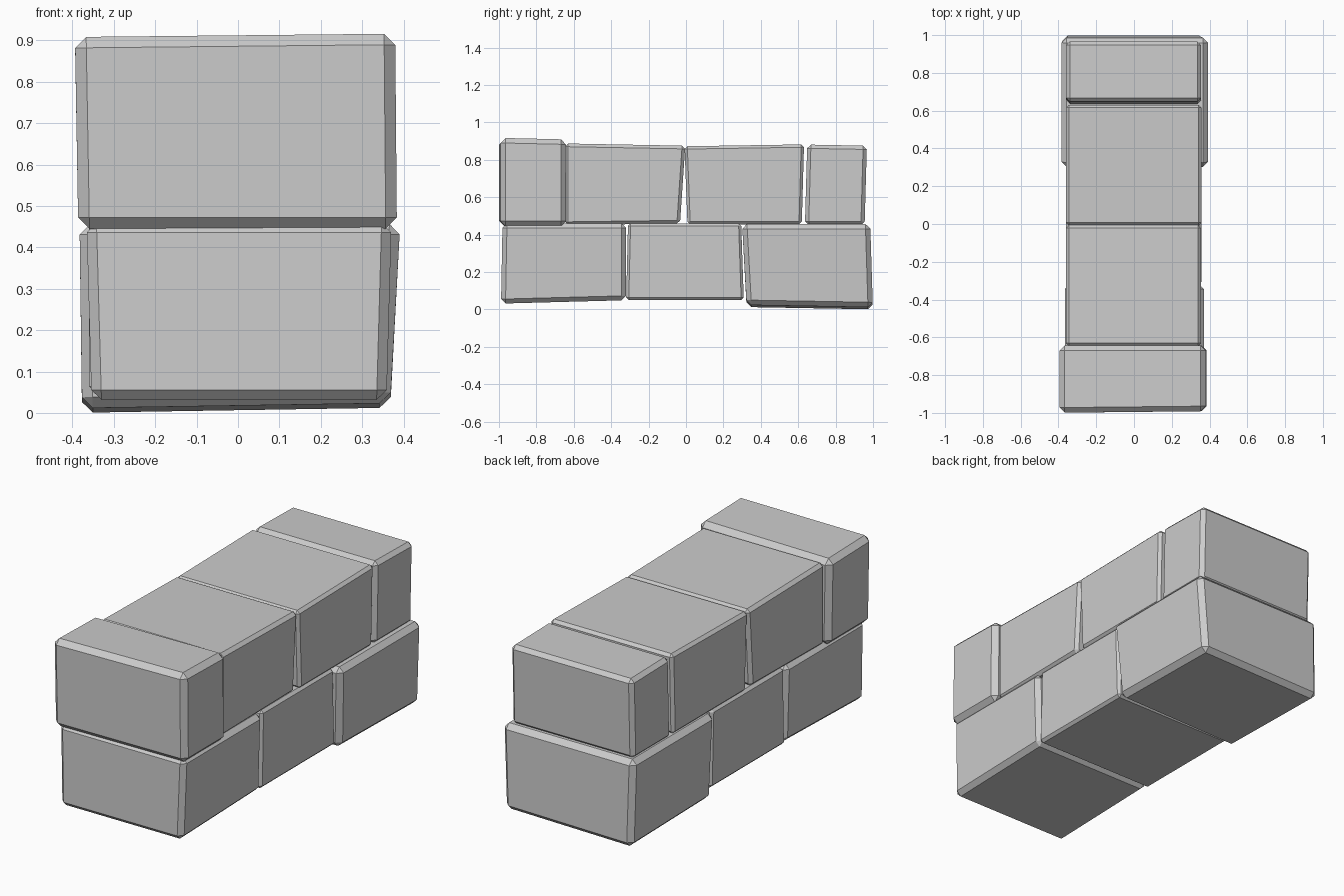
import bpy, bmesh

if "Cube" in bpy.data.objects:
    bpy.data.objects.remove(bpy.data.objects["Cube"])

X, Y, Z = 0, 1, 2


def stone_block(name, xs, ys, zs, bevel, tilts=()):
    """Chamfered block; each tilt = (moved axis, face side, along axis, amount)."""
    bm = bmesh.new()
    bmesh.ops.create_cube(bm, size=2)
    for v in bm.verts:
        s = [round(c) for c in v.co]
        p = [r[0] if k < 0 else r[1] for r, k in zip((xs, ys, zs), s)]
        for axis, side, along, amount in tilts:
            if s[axis] == side:
                p[axis] += amount * s[along]
        v.co = p
    bmesh.ops.bevel(bm, geom=bm.edges[:], offset=bevel, segments=1,
                    affect='EDGES', profile=0.5)
    bmesh.ops.recalc_face_normals(bm, faces=bm.faces[:])
    mesh = bpy.data.meshes.new(name)
    bm.to_mesh(mesh)
    bm.free()
    obj = bpy.data.objects.new(name, mesh)
    bpy.context.collection.objects.link(obj)


# Lower course
stone_block("lower_front_block", (-0.36, 0.365), (-0.985, -0.32), (0.04, 0.46), 0.024,
            [(Z, -1, Y, 0.009), (X, 1, Z, 0.006), (X, -1, Z, -0.006), (Y, -1, Z, 0.004)])
stone_block("lower_middle_block", (-0.36, 0.357), (-0.315, 0.302), (0.05, 0.46), 0.014,
            [(Y, 1, Z, -0.007), (Y, -1, Z, 0.005)])
stone_block("lower_back_block", (-0.38, 0.38), (0.312, 0.992), (0.012, 0.457), 0.026,
            [(Y, -1, Z, -0.012), (Z, -1, Y, -0.006), (Z, -1, X, 0.006),
             (X, 1, Z, 0.012), (X, -1, Z, -0.003), (Y, 1, Z, -0.007)])

# Upper course
stone_block("upper_front_block", (-0.39, 0.382), (-0.995, -0.642), (0.445, 0.909), 0.027,
            [(Z, 1, X, 0.004), (Z, 1, Y, -0.004), (X, -1, Z, -0.004),
             (Y, -1, X, 0.004), (X, 1, Z, -0.002)])
stone_block("upper_near_block", (-0.36, 0.355), (-0.647, -0.018), (0.455, 0.881), 0.017,
            [(Y, 1, Z, 0.014), (Z, 1, Y, -0.006), (Z, -1, Y, 0.004)])
stone_block("upper_far_block", (-0.36, 0.357), (0.0, 0.625), (0.455, 0.877), 0.015,
            [(Y, -1, Z, -0.008), (Z, 1, Y, 0.005), (Y, 1, Z, 0.006)])
stone_block("upper_back_block", (-0.36, 0.355), (0.642, 0.961), (0.45, 0.878), 0.02,
            [(Y, -1, Z, 0.006), (Z, 1, Y, -0.003), (Y, 1, Z, 0.006)])
